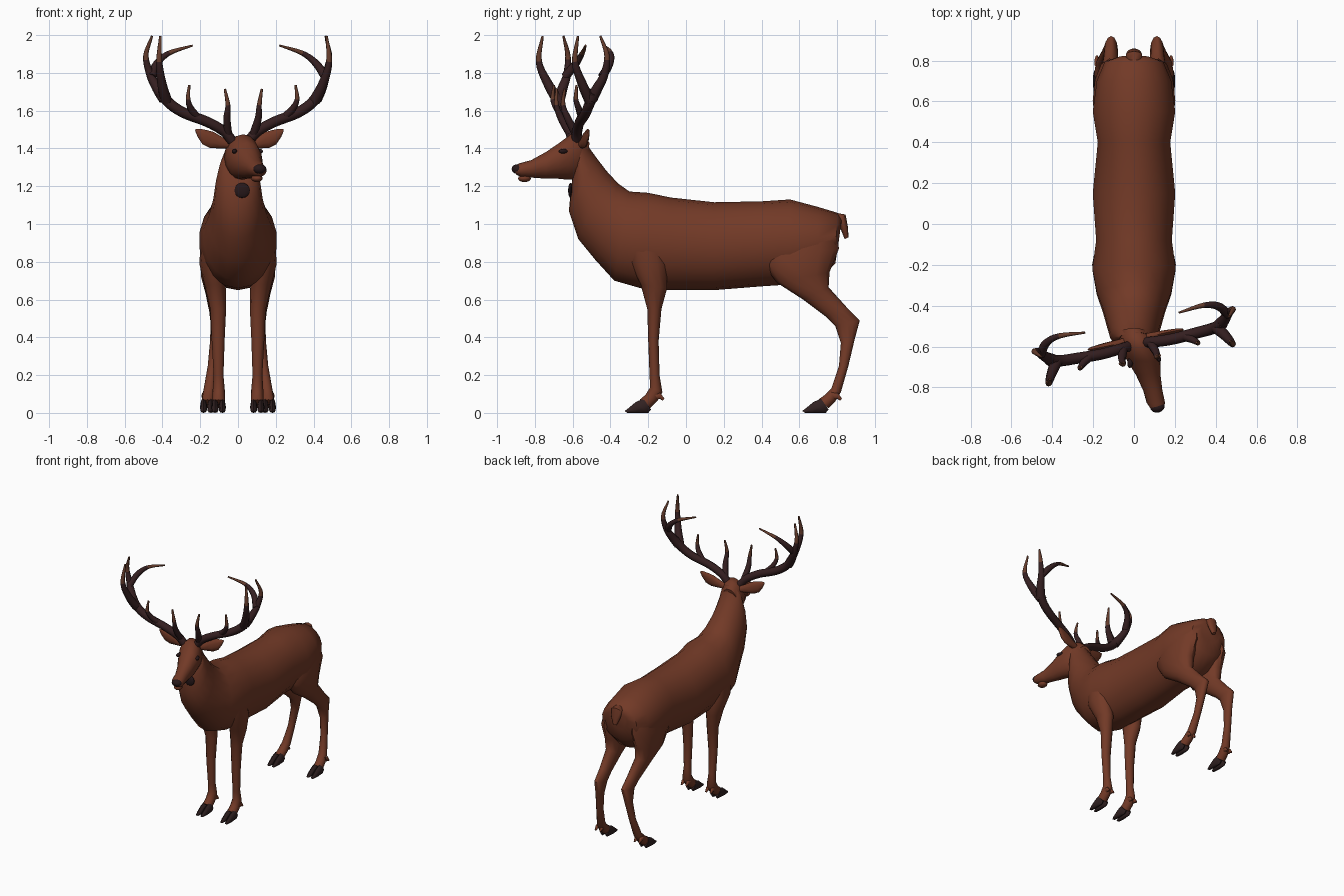
import bpy, bmesh, math
from mathutils import Vector as V, Matrix

def material(name, rgb):
    m = bpy.data.materials.new(name)
    m.diffuse_color = (*rgb, 1)
    return m

FUR = material("brown fur", (0.17, 0.042, 0.02))
ANTLER = material("dark antler", (0.036, 0.014, 0.015))
TIP = material("antler tip", (0.13, 0.045, 0.025))
HOOF = material("dark hoof", (0.03, 0.015, 0.015))
NOSE = material("dark nose and eye", (0.02, 0.009, 0.01))

def finish(name, bm, mats, angle=50):
    bmesh.ops.recalc_face_normals(bm, faces=bm.faces)
    me = bpy.data.meshes.new(name)
    bm.to_mesh(me)
    bm.free()
    for m in mats:
        me.materials.append(m)
    ob = bpy.data.objects.new(name, me)
    bpy.context.collection.objects.link(ob)
    bpy.ops.object.select_all(action='DESELECT')
    ob.select_set(True)
    bpy.context.view_layer.objects.active = ob
    bpy.ops.object.shade_smooth_by_angle(angle=math.radians(angle))
    return ob

def loft(name, rings, mats, n=14, tip_from=None, angle=50):
    """Skin elliptical rings given as (centre, axis A, axis B)."""
    bm = bmesh.new()
    loops = []
    for c, a, b in rings:
        loops.append([bm.verts.new(c + a * math.cos(t) + b * math.sin(t))
                      for t in (2 * math.pi * i / n for i in range(n))])
    for k in range(len(loops) - 1):
        p, q = loops[k], loops[k + 1]
        for i in range(n):
            f = bm.faces.new((p[i], p[(i + 1) % n], q[(i + 1) % n], q[i]))
            if tip_from is not None and k >= tip_from:
                f.material_index = 1
    bm.faces.new(loops[0])
    f = bm.faces.new(loops[-1])
    if tip_from is not None:
        f.material_index = 1
    return finish(name, bm, mats, angle)

def side_rings(table, side=1, dy=0):
    """Rows: first edge y,z, second edge y,z, centre x, half width."""
    out = []
    for y1, z1, y2, z2, x, w in table:
        p, q = V((0, y1 + dy, z1)), V((0, y2 + dy, z2))
        out.append(((p + q) / 2 + V((x * side, 0, 0)), (p - q) / 2, V((w, 0, 0))))
    return out

def ball(name, loc, size, mat, rot=0):
    bm = bmesh.new()
    bmesh.ops.create_uvsphere(bm, u_segments=14, v_segments=8, radius=1)
    bmesh.ops.transform(bm, verts=bm.verts, matrix=Matrix.Translation(loc)
                        @ Matrix.Rotation(rot, 4, 'Z') @ Matrix.Diagonal((*size, 1)))
    return finish(name, bm, [mat])

# Trunk and neck
body = [(0.825, 1.03, 0.805, 0.88, 0, 0.08), (0.80, 1.06, 0.79, 0.79, 0, 0.145),
        (0.70, 1.09, 0.70, 0.70, 0, 0.185), (0.55, 1.13, 0.55, 0.68, 0, 0.205),
        (0.40, 1.12, 0.40, 0.67, 0, 0.18), (0.15, 1.115, 0.15, 0.65, 0, 0.205),
        (-0.08, 1.14, -0.08, 0.65, 0, 0.188), (-0.20, 1.165, -0.24, 0.66, 0, 0.207),
        (-0.30, 1.172, -0.38, 0.70, 0, 0.185), (-0.36, 1.215, -0.48, 0.81, 0, 0.155),
        (-0.42, 1.28, -0.57, 0.92, 0, 0.133), (-0.47, 1.345, -0.62, 1.07, 0, 0.118),
        (-0.51, 1.40, -0.61, 1.18, 0.003, 0.102), (-0.53, 1.45, -0.60, 1.25, 0.01, 0.085)]
loft("body_and_neck", side_rings(body), [FUR], 18)

# Head turned slightly to one side
head = [(-0.51, 1.43, -0.54, 1.27, 0.0, 0.06), (-0.55, 1.47, -0.58, 1.235, 0.012, 0.085),
        (-0.61, 1.475, -0.63, 1.235, 0.028, 0.088), (-0.67, 1.43, -0.68, 1.24, 0.05, 0.08),
        (-0.74, 1.382, -0.74, 1.24, 0.07, 0.06), (-0.82, 1.338, -0.81, 1.245, 0.092, 0.047),
        (-0.88, 1.322, -0.87, 1.248, 0.107, 0.045), (-0.912, 1.308, -0.90, 1.262, 0.113, 0.03)]
loft("head", side_rings(head), [FUR], 16)
ball("nose", (0.115, -0.895, 1.291), (0.036, 0.028, 0.025), NOSE, 0.25)
ball("lower_lip", (0.1, -0.855, 1.242), (0.03, 0.035, 0.02), FUR, 0.25)
ball("throat_patch", (0.022, -0.612, 1.178), (0.042, 0.012, 0.04), NOSE)

# Tail
tail = [(0.77, 1.03, 0.79, 0.98, 0, 0.03), (0.80, 1.058, 0.80, 0.99, 0, 0.042),
        (0.845, 1.05, 0.805, 1.0, 0, 0.042), (0.858, 0.98, 0.82, 0.97, 0, 0.035),
        (0.86, 0.93, 0.84, 0.92, 0, 0.014)]
loft("tail", side_rings(tail), [FUR], 10)

# Legs, dewclaws and split hooves
hind = [(0.46, 0.95, 0.79, 0.99, 0.10, 0.07), (0.40, 0.80, 0.81, 0.87, 0.12, 0.082),
        (0.48, 0.69, 0.76, 0.745, 0.125, 0.07), (0.62, 0.60, 0.755, 0.665, 0.122, 0.05),
        (0.74, 0.51, 0.85, 0.56, 0.115, 0.037), (0.79, 0.46, 0.92, 0.49, 0.112, 0.033),
        (0.82, 0.37, 0.893, 0.39, 0.12, 0.028), (0.81, 0.25, 0.86, 0.25, 0.135, 0.025),
        (0.77, 0.13, 0.82, 0.11, 0.152, 0.031), (0.735, 0.095, 0.79, 0.06, 0.158, 0.033),
        (0.70, 0.07, 0.755, 0.025, 0.162, 0.033)]
fore = [(-0.33, 0.95, -0.12, 0.92, 0.13, 0.065), (-0.30, 0.80, -0.10, 0.78, 0.135, 0.07),
        (-0.24, 0.68, -0.10, 0.66, 0.12, 0.055), (-0.205, 0.55, -0.13, 0.55, 0.105, 0.042),
        (-0.20, 0.38, -0.145, 0.38, 0.105, 0.034), (-0.193, 0.20, -0.14, 0.20, 0.103, 0.026),
        (-0.19, 0.135, -0.125, 0.11, 0.102, 0.032), (-0.215, 0.095, -0.15, 0.065, 0.102, 0.033),
        (-0.245, 0.07, -0.19, 0.025, 0.102, 0.034)]
toe = [(0.715, 0.075, 0.755, 0.018, 0, 0.017), (0.675, 0.058, 0.74, 0.0, 0, 0.019),
       (0.635, 0.025, 0.68, 0.0, 0, 0.017), (0.615, 0.01, 0.63, 0.0, 0, 0.008)]
claw = [(0.77, 0.11, 0.79, 0.07, 0, 0.012), (0.805, 0.105, 0.80, 0.075, 0, 0.012),
        (0.826, 0.075, 0.815, 0.065, 0, 0.006)]
for side, tag in ((1, "left"), (-1, "right")):
    loft(f"hind_leg_{tag}", side_rings(hind, side), [FUR], 12)
    loft(f"front_leg_{tag}", side_rings(fore, side), [FUR], 12)
    for kind, x, dy in (("hind", 0.163, 0), ("front", 0.102, -0.94)):
        for off in (-0.019, 0.019):
            for part, rows, mat in (("hoof", toe, HOOF), ("dewclaw", claw, FUR)):
                rows = [r[:4] + (x + off, r[5]) for r in rows]
                loft(f"{kind}_{part}_{tag}", side_rings(rows, side, dy), [mat], 8)

# Head frame: local (sideways, back, height) turned about the skull
YAW = Matrix.Rotation(math.radians(12), 3, 'Z')

def place(p, side):
    return V((0.015, -0.6, 0)) + YAW @ V((p[0] * side, p[1], p[2]))

def tube(name, pts, r0, r1, side, tipped=True, steps=5):
    """Tapered tube along a smooth path, light at the tip."""
    pts = [place(p, side) for p in pts]
    ext = [2 * pts[0] - pts[1]] + pts + [2 * pts[-1] - pts[-2]]
    path = []
    for i in range(1, len(ext) - 2):
        a, b, c, d = ext[i - 1:i + 3]
        for s in range(steps):
            t = s / steps
            path.append(0.5 * (2 * b + (c - a) * t + (2 * a - 5 * b + 4 * c - d) * t * t
                               + (3 * b - a - 3 * c + d) * t ** 3))
    path.append(pts[-1])
    rings, last = [], len(path) - 1
    ref = V((0.1, 1, 0.15))
    for i, p in enumerate(path):
        d = (path[min(i + 1, last)] - path[max(i - 1, 0)]).normalized()
        a = d.cross(ref).normalized()
        r = r0 + (r1 - r0) * (i / last) ** 1.4
        rings.append((p, a * r, d.cross(a) * r))
    loft(name, rings, [ANTLER, TIP], 8, int(last * 0.72) if tipped else None)

for side, tag in ((1, "left"), (-1, "right")):
    # Antlers
    tube(f"antler_beam_{tag}", [(0.045, 0.01, 1.44), (0.09, 0.005, 1.49), (0.18, 0, 1.54),
         (0.30, 0.005, 1.585), (0.38, 0.01, 1.635), (0.435, 0.025, 1.70)], 0.027, 0.029, side, False)
    tube(f"antler_rear_prong_{tag}", [(0.41, 0.015, 1.66), (0.445, 0.04, 1.72), (0.475, 0.07, 1.79),
         (0.497, 0.08, 1.89), (0.47, 0.05, 1.995)], 0.031, 0.006, side)
    tube(f"antler_front_prong_{tag}", [(0.40, 0.01, 1.65), (0.435, -0.04, 1.74),
         (0.46, -0.085, 1.86), (0.45, -0.067, 1.995)], 0.03, 0.006, side)
    tube(f"antler_long_tine_{tag}", [(0.47, 0.06, 1.78), (0.43, 0.11, 1.85),
         (0.36, 0.13, 1.905), (0.235, 0.12, 1.945)], 0.024, 0.005, side)
    tube(f"antler_brow_tine_{tag}", [(0.07, 0, 1.48), (0.085, -0.045, 1.56),
         (0.085, -0.07, 1.63), (0.1, -0.065, 1.715)], 0.022, 0.006, side)
    tube(f"antler_mid_tine_{tag}", [(0.235, 0, 1.565), (0.275, -0.025, 1.61),
         (0.295, -0.045, 1.66), (0.288, -0.04, 1.735)], 0.021, 0.006, side)
    # Ears: flattened leaf shapes
    leaf = [(0.06, 1.42, 0.02, 0.02), (0.10, 1.43, 0.03, 0.018), (0.15, 1.445, 0.042, 0.016),
            (0.19, 1.46, 0.038, 0.013), (0.22, 1.482, 0.022, 0.01), (0.238, 1.497, 0.005, 0.004)]
    loft(f"ear_{tag}", [(place((u, 0.035, z), side), V((0.25 * h * -side, 0, h)),
                         YAW @ V((0, d, 0))) for u, z, h, d in leaf], [FUR], 10)
    # Eyes
    eye = V((0.048, -0.663, 1.385)) + YAW @ V((0.068 * side, 0, 0))
    ball(f"eye_{tag}", eye, (0.014, 0.028, 0.013), NOSE, 0.2 + 0.3 * side)
